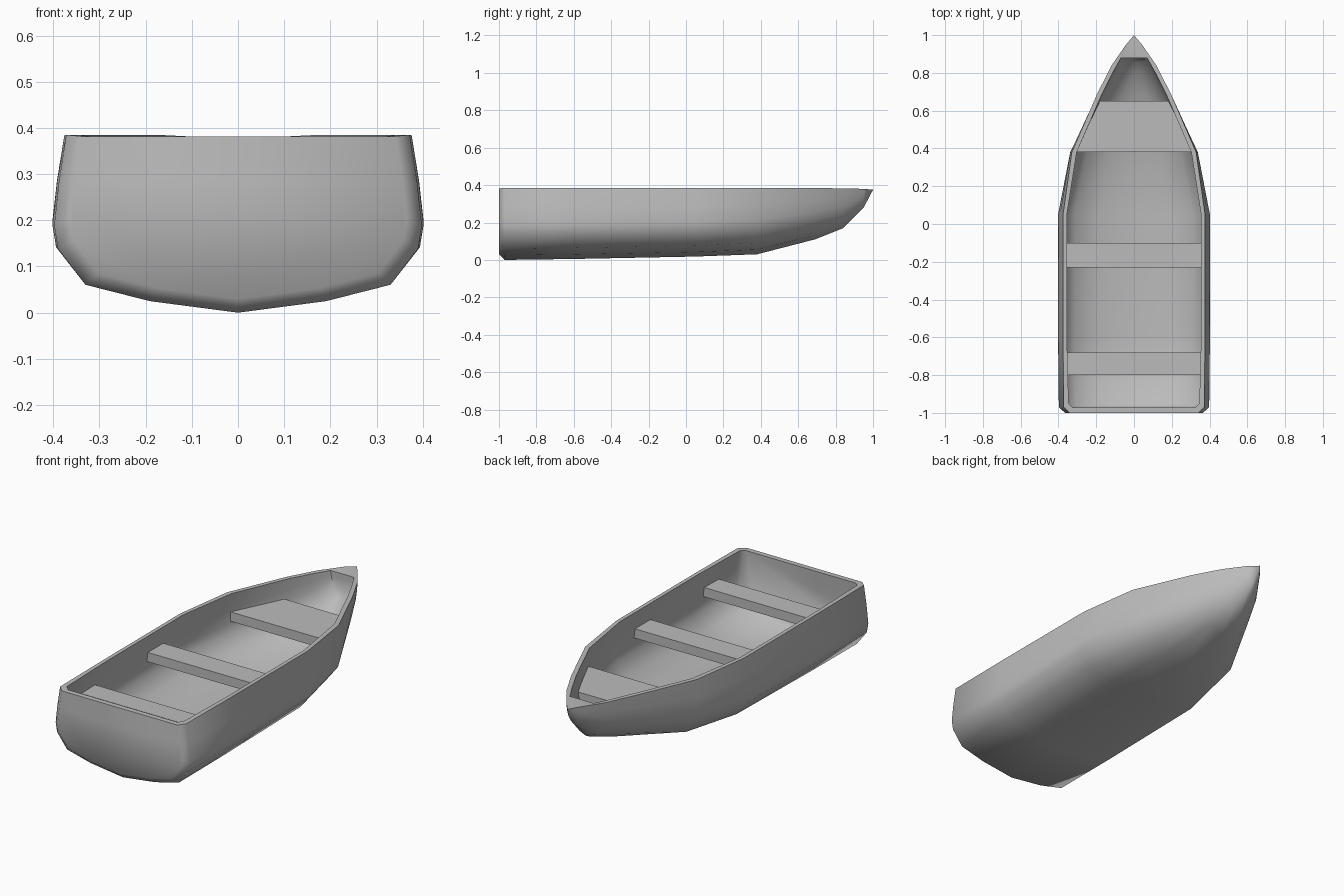
import bpy
import bmesh
import math

if "Cube" in bpy.data.objects:
    bpy.data.objects.remove(bpy.data.objects["Cube"], do_unlink=True)

# One plain grey for the whole boat
grey = bpy.data.materials.new("light grey")
grey.use_nodes = True
grey.diffuse_color = (0.5, 0.5, 0.5, 1)
grey.node_tree.nodes["Principled BSDF"].inputs["Base Color"].default_value = (0.5, 0.5, 0.5, 1)

# Half sections as (share of beam, share of height): round midship and V-shaped bow
ROUND = [(0, 0), (.48, .065), (.83, .157), (.98, .36), (1, .49), (.975, .73), (.935, 1)]
VEE = [(0, 0), (.3, .09), (.56, .22), (.76, .4), (.87, .56), (.95, .78), (1, 1)]

# Stations: y, half beam, keel height, rim height, bow blend
OUTER = [(-1, .365, .03, .382, 0), (-.97, .398, 0, .385, 0), (-.6, .402, .005, .385, 0),
         (.05, .402, .018, .385, 0), (.38, .347, .03, .385, .2), (.69, .2, .11, .385, .6),
         (.84, .12, .17, .382, .8), (.95, .042, .28, .38, 1), (1, 0, .375, .375, 1)]
INNER = [(-.972, .345, .06, .382, 0), (-.95, .37, .035, .385, 0), (-.6, .38, .03, .385, 0),
         (.05, .38, .043, .385, 0), (.38, .32, .055, .385, .2), (.68, .178, .14, .385, .6),
         (.8, .115, .2, .382, .8), (.86, .08, .25, .38, 1), (.88, .07, .28, .38, 1)]


def finish(name, bm):
    bmesh.ops.recalc_face_normals(bm, faces=bm.faces)
    mesh = bpy.data.meshes.new(name)
    bm.to_mesh(mesh)
    bm.free()
    mesh.materials.append(grey)
    ob = bpy.data.objects.new(name, mesh)
    bpy.context.collection.objects.link(ob)
    return ob


def section(bm, y, beam, keel, rim, blend):
    half = []
    for (u, v), (p, q) in zip(ROUND, VEE):
        half.append(((u + (p - u) * blend) * beam, keel + (v + (q - v) * blend) * (rim - keel)))
    points = [(-x, z) for x, z in reversed(half[1:])] + half
    return [bm.verts.new((x, y, z)) for x, z in points]


def bridge(bm, a, b):
    for i in range(len(a) - 1):
        bm.faces.new((a[i], a[i + 1], b[i + 1], b[i]))


# Hull: outer and inner skins joined along the rim
bm = bmesh.new()
outer = [section(bm, *s) for s in OUTER]
inner = [section(bm, *s) for s in INNER]
for skin in (outer, inner):
    for a, b in zip(skin, skin[1:]):
        bridge(bm, a, b)
for side in (0, -1):
    bridge(bm, [s[side] for s in outer], [s[side] for s in inner])

# Transom faces, transom top, inner bow wall and bow deck
bm.faces.new(outer[0])
bm.faces.new(inner[0])
bm.faces.new(inner[-1])
bm.faces.new((outer[0][0], outer[0][-1], inner[0][-1], inner[0][0]))
bm.faces.new((inner[-1][0], inner[-1][-1], outer[-1][0]))
bmesh.ops.remove_doubles(bm, verts=bm.verts, dist=0.0005)
hull = finish("hull", bm)
bpy.ops.object.select_all(action='DESELECT')
hull.select_set(True)
bpy.context.view_layer.objects.active = hull
bpy.ops.object.shade_smooth_by_angle(angle=math.radians(50))


# Bench seats: flat boards that may taper towards the bow
def seat(name, y0, y1, w0, w1, top=.285, thick=.05):
    bm = bmesh.new()
    board = bm.faces.new([bm.verts.new((x, y, top)) for x, y in
                          ((-w0, y0), (w0, y0), (w1, y1), (-w1, y1))])
    ext = bmesh.ops.extrude_face_region(bm, geom=[board], use_keep_orig=True)
    for v in ext["geom"]:
        if isinstance(v, bmesh.types.BMVert):
            v.co.z -= thick
    finish(name, bm)


seat("rear_seat", -.8, -.68, .372, .374)
seat("middle_seat", -.23, -.1, .376, .376)
seat("bow_seat", .38, .65, .315, .19)
